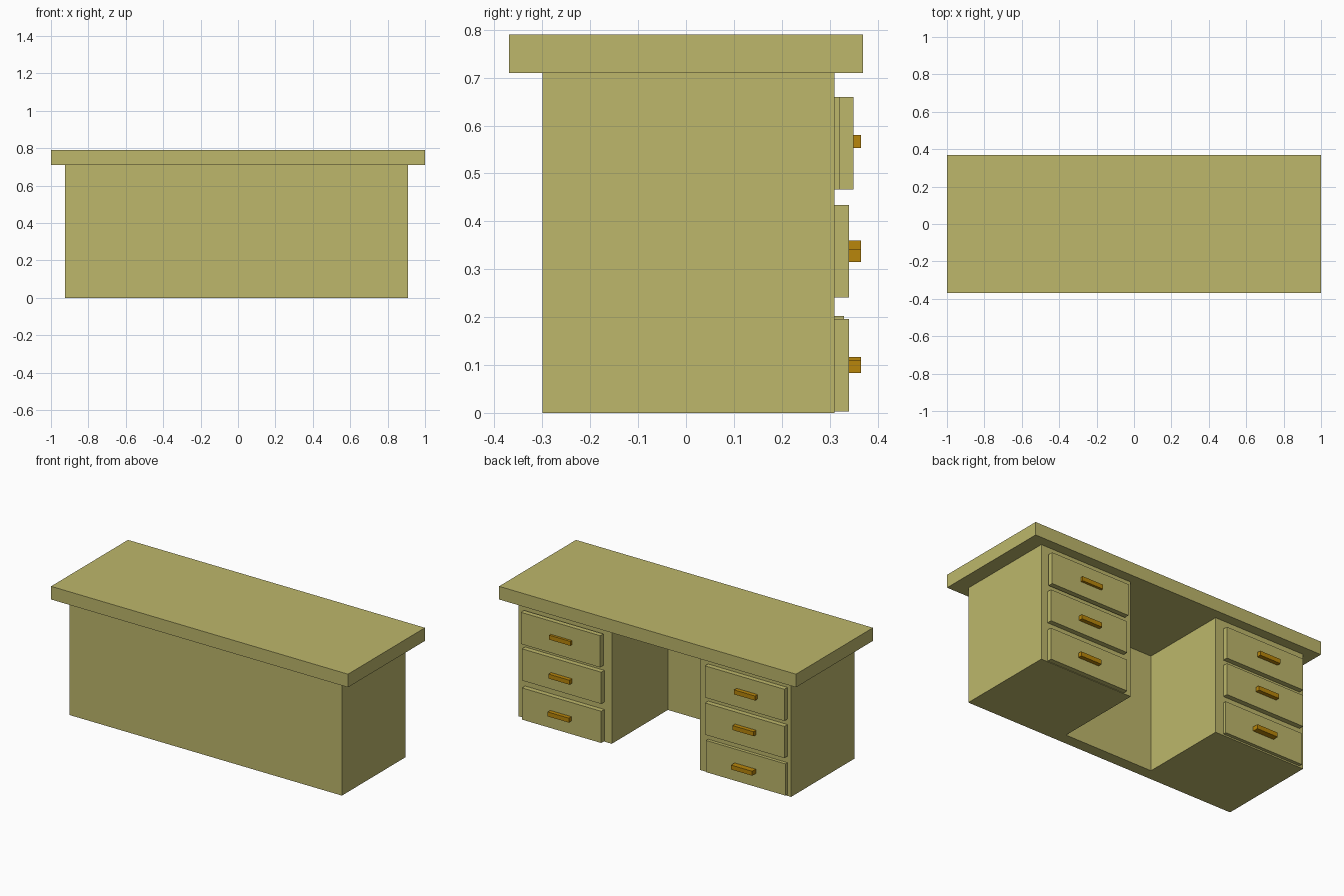
import bpy, bmesh

cube = bpy.data.objects.get("Cube")
if cube:
    bpy.data.objects.remove(cube, do_unlink=True)


def material(name, rgb):
    m = bpy.data.materials.new(name)
    m.use_nodes = True
    m.diffuse_color = (*rgb, 1)
    m.node_tree.nodes["Principled BSDF"].inputs["Base Color"].default_value = (*rgb, 1)
    return m


WOOD = material("khaki wood", (0.509, 0.474, 0.147))
BRASS = material("golden brass", (0.479, 0.238, 0.0033))


def prism(name, outline, z, mat):
    """Extrude a floor outline between two heights."""
    bm = bmesh.new()
    face = bm.faces.new([bm.verts.new((x, y, z[0])) for x, y in outline])
    top = bmesh.ops.extrude_face_region(bm, geom=[face])["geom"]
    verts = [v for v in top if isinstance(v, bmesh.types.BMVert)]
    bmesh.ops.translate(bm, verts=verts, vec=(0, 0, z[1] - z[0]))
    bmesh.ops.recalc_face_normals(bm, faces=bm.faces)
    mesh = bpy.data.meshes.new(name)
    bm.to_mesh(mesh)
    bm.free()
    mesh.materials.append(mat)
    obj = bpy.data.objects.new(name, mesh)
    bpy.context.collection.objects.link(obj)
    return obj


def box(name, x, y, z, mat):
    outline = [(x[0], y[0]), (x[1], y[0]), (x[1], y[1]), (x[0], y[1])]
    return prism(name, outline, z, mat)


# Desk top
box("desk_top", (-1, 1), (-0.37, 0.37), (0.71, 0.79), WOOD)

# Two pedestals joined by a modesty panel, as one U-shaped carcass
LEFT, RIGHT, FRONT, BACK, PANEL = 0.91, -0.925, -0.30, 0.31, -0.23
KNEE_LEFT, KNEE_RIGHT = 0.283, -0.312
prism("carcass", [(RIGHT, FRONT), (LEFT, FRONT), (LEFT, BACK), (KNEE_LEFT, BACK),
                  (KNEE_LEFT, PANEL), (KNEE_RIGHT, PANEL), (KNEE_RIGHT, BACK),
                  (RIGHT, BACK)], (0, 0.71), WOOD)

# Drawers: (row, bottom z, face y, handle centre x, handle bottom z)
banks = {
    "left": ((0.333, 0.867), [("upper", 0.467, 0.35, 0.595, 0.553),
                              ("middle", 0.241, 0.34, 0.60, 0.315),
                              ("lower", 0.003, 0.34, 0.605, 0.083)]),
    "right": ((-0.90, -0.366), [("upper", 0.467, 0.34, -0.65, 0.553),
                                ("middle", 0.241, 0.34, -0.64, 0.333),
                                ("lower", 0.009, 0.33, -0.63, 0.09)]),
}
for side, (span, rows) in banks.items():
    for row, z, face_y, hx, hz in rows:
        box(f"{side}_{row}_drawer", span, (face_y - 0.03, face_y), (z, z + 0.193), WOOD)
        box(f"{side}_{row}_handle", (hx - 0.071, hx + 0.071), (face_y - 0.005, 0.365),
            (hz, hz + 0.027), BRASS)
